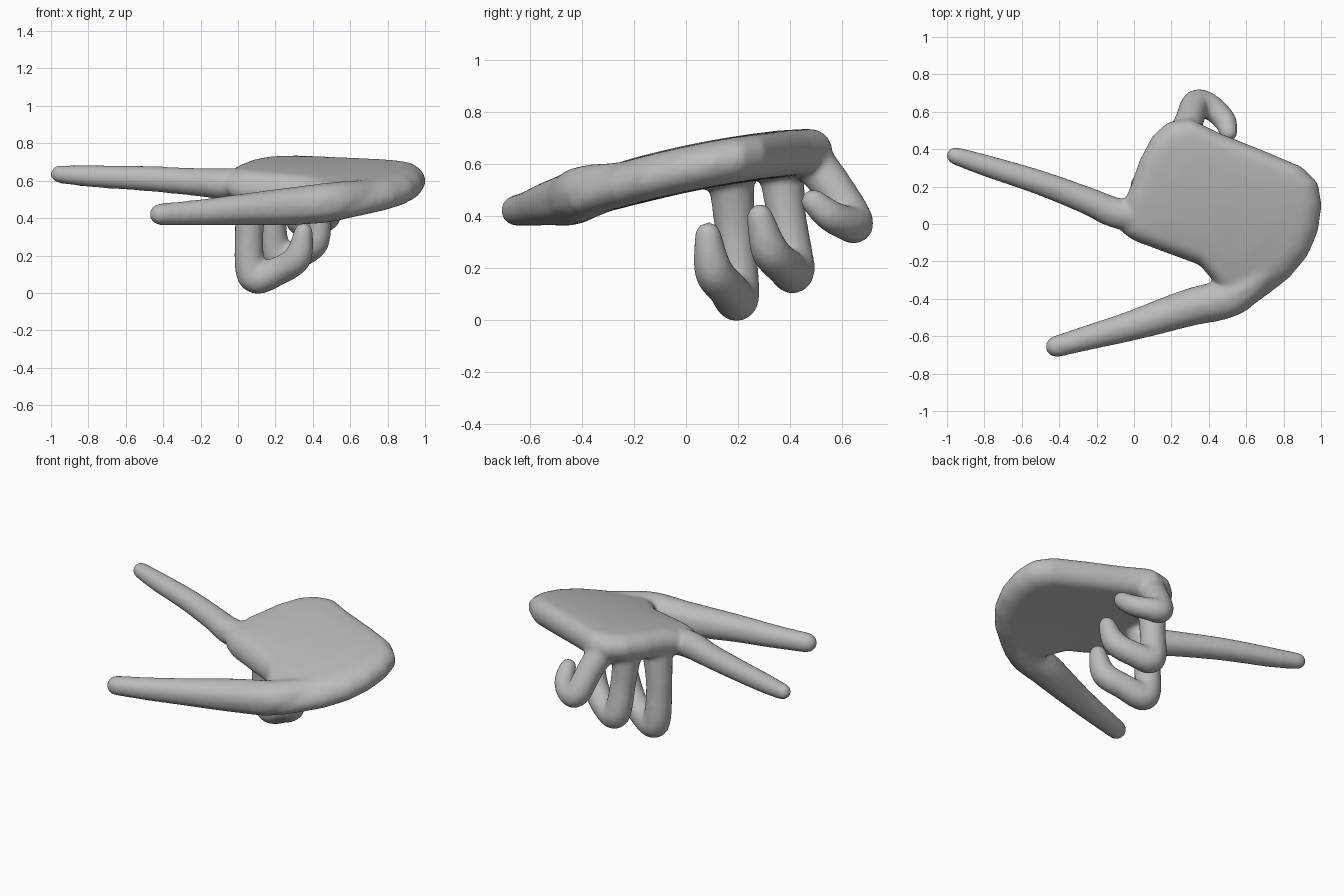
import bpy, bmesh, math
from mathutils import Vector, Matrix

cube = bpy.data.objects.get("Cube")
if cube:
    bpy.data.objects.remove(cube, do_unlink=True)

bm = bmesh.new()


def catmull(a, b, c, d, t):
    return 0.5 * (2 * b + (c - a) * t + (2 * a - 5 * b + 4 * c - d) * t * t
                  + (3 * b - a - 3 * c + d) * t ** 3)


def finger(points):
    """Tapered round limb: overlapping balls along a smooth path of (x, y, z, radius)."""
    p = [Vector(q) for q in points]
    p = [p[0]] + p + [p[-1]]
    for i in range(len(p) - 3):
        steps = max(2, math.ceil((p[i + 2] - p[i + 1]).length / 0.02))
        for k in range(steps + 1):
            q = catmull(*p[i:i + 4], k / steps)
            bmesh.ops.create_icosphere(bm, subdivisions=2, radius=q.w,
                                       matrix=Matrix.Translation(q.xyz))


def palm(outline, centre, half):
    """Gently arched, sloping slab with a rounded rim."""
    def height(x, y):
        return 0.58 + 0.21 * y - 0.14 * y * y

    rings = []
    for k in range(11):
        a = math.pi * (k / 10 - 0.5)
        s = 1 - 0.2 * (1 - math.cos(a))
        ring = []
        for x, y in outline:
            px = centre[0] + (x - centre[0]) * s
            py = centre[1] + (y - centre[1]) * s
            ring.append(bm.verts.new((px, py, height(px, py) + half * math.sin(a))))
        rings.append(ring)
    # Inner rings keep the arch smooth across the middle
    for rim, side in ((rings[0], -1), (rings[-1], 1)):
        for s in (0.55, 0.25):
            ring = []
            for x, y in outline:
                px = centre[0] + (x - centre[0]) * s
                py = centre[1] + (y - centre[1]) * s
                ring.append(bm.verts.new((px, py, height(px, py) + side * (half + 0.004))))
            rings.insert(0, ring) if side < 0 else rings.append(ring)
    n = len(outline)
    for lo, hi in zip(rings, rings[1:]):
        for i in range(n):
            j = (i + 1) % n
            bm.faces.new((lo[i], lo[j], hi[j], hi[i]))
    for ring, side in ((rings[0], -1), (rings[-1], 1)):
        mid = bm.verts.new((*centre, height(*centre) + side * (half + 0.004)))
        for i in range(n):
            bm.faces.new((ring[i], ring[(i + 1) % n], mid)[::side])


# Palm, counter-clockwise from above
palm([(-0.05, 0.13), (-0.06, -0.05), (0.0, -0.09), (0.2, -0.165), (0.35, -0.22),
      (0.41, -0.29), (0.5, -0.4), (0.61, -0.45), (0.7, -0.39), (0.83, -0.29),
      (0.93, -0.17), (0.985, -0.04), (1.005, 0.1), (0.985, 0.22), (0.9, 0.305),
      (0.7, 0.39), (0.45, 0.49), (0.3, 0.565), (0.18, 0.545), (0.1, 0.475),
      (0.03, 0.345), (-0.02, 0.2)], (0.45, 0.1), 0.087)

# Extended index finger and thumb
finger([(-0.955, 0.365, 0.635, 0.05), (-0.8, 0.315, 0.625, 0.061),
        (-0.5, 0.22, 0.612, 0.07), (-0.25, 0.125, 0.595, 0.077),
        (-0.08, 0.055, 0.585, 0.086), (0.12, 0.04, 0.585, 0.084)])
finger([(-0.415, -0.655, 0.42, 0.061), (-0.2, -0.595, 0.43, 0.073),
        (0.0, -0.54, 0.445, 0.085), (0.3, -0.445, 0.465, 0.105),
        (0.53, -0.385, 0.49, 0.107), (0.72, -0.23, 0.53, 0.08)])

# Curled middle, ring and little fingers
finger([(0.09, 0.17, 0.57, 0.095), (0.06, 0.19, 0.33, 0.081), (0.08, 0.2, 0.088, 0.086),
        (0.22, 0.16, 0.12, 0.08), (0.32, 0.105, 0.19, 0.077), (0.35, 0.085, 0.325, 0.054)])
finger([(0.17, 0.36, 0.62, 0.095), (0.18, 0.385, 0.41, 0.08), (0.21, 0.415, 0.195, 0.084),
        (0.32, 0.38, 0.205, 0.078), (0.415, 0.32, 0.27, 0.075), (0.445, 0.285, 0.395, 0.054)])
finger([(0.26, 0.46, 0.635, 0.09), (0.295, 0.55, 0.53, 0.081), (0.335, 0.643, 0.382, 0.08),
        (0.41, 0.625, 0.37, 0.071), (0.485, 0.555, 0.4, 0.064), (0.505, 0.49, 0.455, 0.052)])

mesh = bpy.data.meshes.new("hand")
bm.to_mesh(mesh)
bm.free()
hand = bpy.data.objects.new("hand", mesh)
bpy.context.collection.objects.link(hand)
bpy.context.view_layer.objects.active = hand
hand.select_set(True)

# Fuse the parts into one soft skin
fuse = hand.modifiers.new("fuse", 'REMESH')
fuse.mode = 'VOXEL'
fuse.voxel_size = 0.013
soften = hand.modifiers.new("soften", 'SMOOTH')
soften.factor = 0.5
soften.iterations = 14
for name in ("fuse", "soften"):
    bpy.ops.object.modifier_apply(modifier=name)
bpy.ops.object.shade_smooth()

# Plain grey material
grey = bpy.data.materials.new("plain grey")
grey.use_nodes = True
colour = (0.5, 0.5, 0.5, 1)
grey.diffuse_color = colour
grey.node_tree.nodes["Principled BSDF"].inputs["Base Color"].default_value = colour
hand.data.materials.clear()
hand.data.materials.append(grey)
